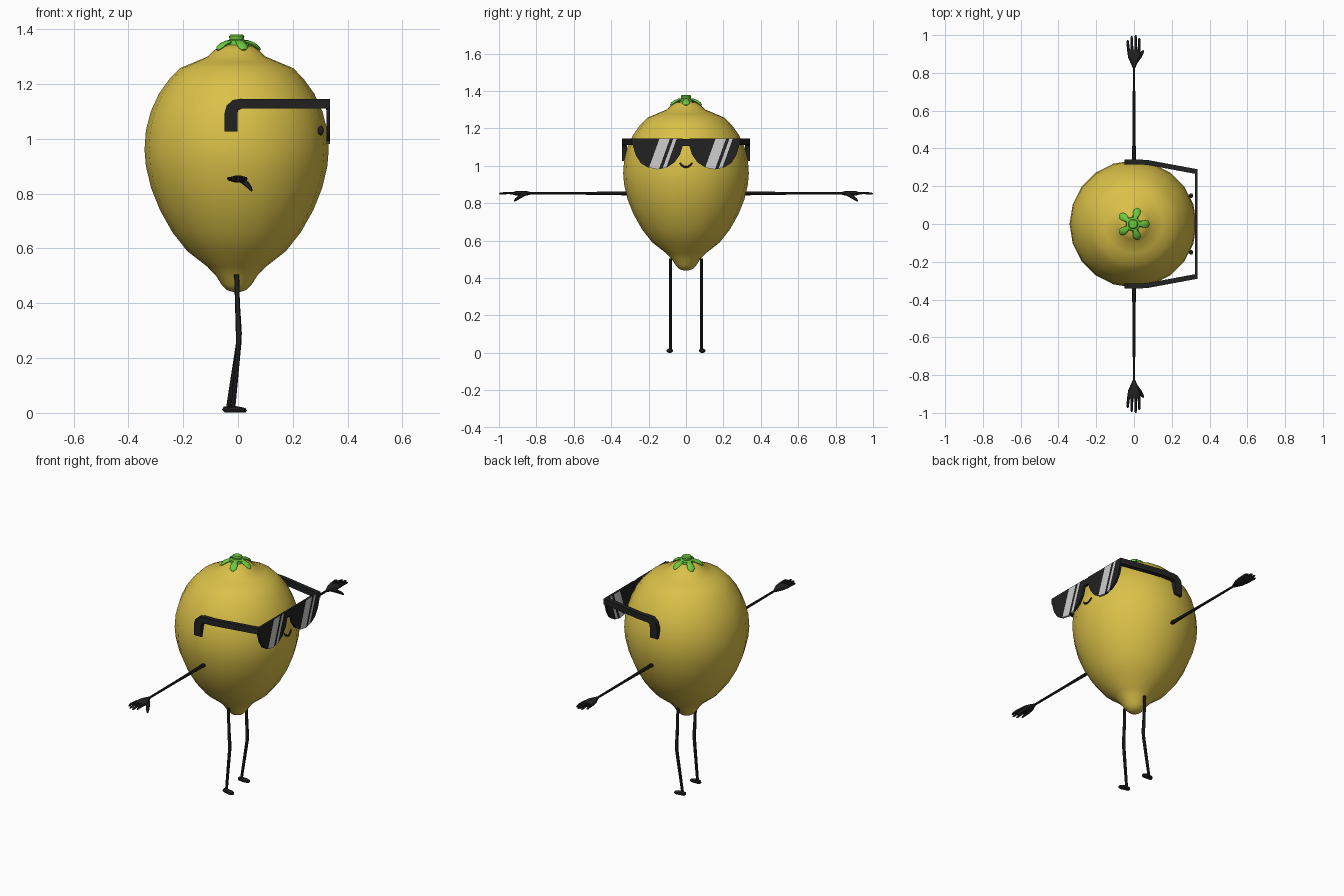
import bpy, bmesh, math
from mathutils import Vector


def material(name, rgb):
    m = bpy.data.materials.new(name)
    m.diffuse_color = (*rgb, 1)
    return m


YELLOW = material("lemon yellow", (0.70, 0.53, 0.065))
BLACK = material("soft black", (0.016, 0.016, 0.017))
GREY = material("glint grey", (0.62, 0.62, 0.62))
GREEN = material("leaf green", (0.15, 0.60, 0.05))


def add_tube(bm, path, ref, sides=8, start=0.0):
    """Sweep an ellipse along path; each entry is (x, y, z, half_width, half_depth)."""
    pts = [Vector(p[:3]) for p in path]
    ref = Vector(ref)
    rings = []
    for i, p in enumerate(pts):
        t = Vector()
        if i > 0:
            t += (p - pts[i - 1]).normalized()
        if i < len(pts) - 1:
            t += (pts[i + 1] - p).normalized()
        t.normalize()
        u = t.cross(ref).normalized()
        v = u.cross(t)
        a, b = path[i][3], path[i][-1]
        rings.append([bm.verts.new(p + u * a * math.cos(start + k * math.tau / sides)
                                   + v * b * math.sin(start + k * math.tau / sides))
                      for k in range(sides)])
    for r0, r1 in zip(rings, rings[1:]):
        for k in range(sides):
            j = (k + 1) % sides
            bm.faces.new((r0[k], r0[j], r1[j], r1[k]))
    bm.faces.new(rings[0])
    bm.faces.new(rings[-1])


def finish(name, bm, *mats, angle=35):
    bmesh.ops.recalc_face_normals(bm, faces=bm.faces[:])
    me = bpy.data.meshes.new(name)
    bm.to_mesh(me)
    bm.free()
    for m in mats:
        me.materials.append(m)
    me.polygons.foreach_set("use_smooth", [True] * len(me.polygons))
    me.set_sharp_from_angle(angle=math.radians(angle))
    ob = bpy.data.objects.new(name, me)
    bpy.context.collection.objects.link(ob)
    return ob


X, Y, Z = (1, 0, 0), (0, 1, 0), (0, 0, 1)
CX = -0.005  # fruit axis

# Fruit body: lathe profile (radius, height)
profile = [(0.01, 0.44), (0.035, 0.448), (0.055, 0.468), (0.075, 0.50), (0.108, 0.534),
           (0.18, 0.59), (0.235, 0.66), (0.28, 0.74), (0.312, 0.82), (0.331, 0.90),
           (0.336, 0.96), (0.331, 1.03), (0.313, 1.10), (0.283, 1.165), (0.245, 1.218),
           (0.207, 1.257), (0.155, 1.279), (0.105, 1.30), (0.083, 1.322), (0.06, 1.338), (0.015, 1.347)]
bm = bmesh.new()
add_tube(bm, [(CX, 0, z, r) for r, z in profile], X, sides=20)
finish("fruit_body", bm, YELLOW)

# Five-armed leaf crown and stem
bm = bmesh.new()
for k in range(5):
    c, s = math.cos(k * math.tau / 5), math.sin(k * math.tau / 5)
    add_tube(bm, [(CX + r * c, r * s, z, w, d) for r, z, w, d in
                  [(0.0, 1.353, 0.018, 0.008), (0.04, 1.352, 0.015, 0.008),
                   (0.063, 1.343, 0.020, 0.008), (0.077, 1.333, 0.019, 0.007),
                   (0.086, 1.324, 0.008, 0.004)]], Z, sides=8)
add_tube(bm, [(CX, 0, 1.340, 0.038), (CX, 0, 1.358, 0.036), (CX, 0, 1.362, 0.026),
              (CX, 0, 1.374, 0.028), (CX, 0, 1.380, 0.022)], X, sides=12)
finish("leaf_crown", bm, GREEN)

# Mouth
bm = bmesh.new()
add_tube(bm, [(0.326 + 0.004 * (1 - abs(y) / 0.03), y, z, r) for y, z, r in
              [(-0.033, 1.016, 0.003), (-0.024, 1.004, 0.005), (-0.010, 0.995, 0.005),
               (0, 0.993, 0.005), (0.010, 0.995, 0.005), (0.024, 1.004, 0.005),
               (0.033, 1.016, 0.003)]], X, sides=6)
finish("mouth", bm, BLACK)

# Glasses bridge
bm = bmesh.new()
add_tube(bm, [(0.328, -0.03, 1.124, 0.010, 0.027), (0.328, 0.03, 1.124, 0.010, 0.027)],
         Z, sides=4, start=math.pi / 4)
finish("glasses_bridge", bm, BLACK)

LENS = [(0.018, 1.145), (0.283, 1.145), (0.282, 1.10), (0.268, 1.055), (0.242, 1.015),
        (0.205, 0.992), (0.155, 0.981), (0.105, 0.990), (0.062, 1.018), (0.032, 1.06), (0.018, 1.105)]
GLINTS = [(0.008, 0.064), (0.082, 0.100)]
SLANT = 0.36

for s, side in ((-1, "right"), (1, "left")):
    # Eye
    bm = bmesh.new()
    bmesh.ops.create_uvsphere(bm, u_segments=12, v_segments=8, radius=1)
    for v in bm.verts:
        v.co = Vector((0.302 + 0.011 * v.co.x, s * 0.15 + 0.013 * v.co.y, 1.03 + 0.018 * v.co.z))
    finish(f"{side}_eye", bm, BLACK)

    # Lens plate, cut along slanted lines to make the light glints
    bm = bmesh.new()
    face = bm.faces.new([bm.verts.new((0.323, s * y, z)) for y, z in LENS])
    ext = bmesh.ops.extrude_face_region(bm, geom=[face])["geom"]
    for v in ext:
        if isinstance(v, bmesh.types.BMVert):
            v.co.x += 0.013
    for q in (e for g in GLINTS for e in g):
        bmesh.ops.bisect_plane(bm, geom=bm.verts[:] + bm.edges[:] + bm.faces[:],
                               plane_co=(0, s * 0.15 + q, 1.145), plane_no=(0, 1, -SLANT))
    for f in bm.faces:
        c = f.calc_center_median()
        q = c.y - s * 0.15 - SLANT * (c.z - 1.145)
        if any(a < q < b for a, b in GLINTS) and c.z < 1.144:
            f.material_index = 1
    finish(f"{side}_lens", bm, BLACK, GREY)

    # Temple bar with hooked end
    bm = bmesh.new()
    add_tube(bm, [(x, s * y, z, w * 1.414, 0.013 * 1.414) for x, y, z, w in
                  [(0.334, 0.277, 1.128, 0.017), (0.07, 0.326, 1.128, 0.017),
                   (0.012, 0.329, 1.128, 0.018), (-0.008, 0.329, 1.123, 0.021),
                   (-0.021, 0.329, 1.110, 0.023), (-0.026, 0.329, 1.088, 0.024),
                   (-0.026, 0.329, 1.026, 0.024)]], Y, sides=4, start=math.pi / 4)
    finish(f"{side}_temple", bm, BLACK)

    # Arm
    bm = bmesh.new()
    add_tube(bm, [(0, s * y, 0.853, r) for y, r in
                  [(0.31, 0.011), (0.36, 0.010), (0.58, 0.007), (0.62, 0.007), (0.84, 0.006)]], Z)
    finish(f"{side}_arm", bm, BLACK)

    # Hand: flat palm, four fingers and a drooping thumb
    bm = bmesh.new()
    add_tube(bm, [(0, s * y, 0.853, w, d) for y, w, d in
                  [(0.825, 0.006, 0.006), (0.85, 0.017, 0.012), (0.88, 0.031, 0.014),
                   (0.91, 0.035, 0.012), (0.925, 0.030, 0.007)]], Z, sides=10)
    for x0, x1, tip in ((-0.027, -0.033, 0.975), (-0.009, -0.012, 0.995),
                        (0.009, 0.009, 1.0), (0.026, 0.028, 0.985)):
        add_tube(bm, [(x0, s * 0.905, 0.853, 0.008), (x1, s * 0.955, 0.855, 0.007),
                      (x1, s * (tip - 0.008), 0.852, 0.006), (x1, s * tip, 0.851, 0.003)], Z, sides=6)
    add_tube(bm, [(0.012, s * 0.86, 0.850, 0.010), (0.032, s * 0.888, 0.835, 0.010),
                  (0.044, s * 0.908, 0.821, 0.008), (0.050, s * 0.918, 0.811, 0.004)], Z, sides=6)
    finish(f"{side}_hand", bm, BLACK)

    # Leg with a slight knee bend; the two ankles differ a little
    ankle = -0.036 if s > 0 else -0.018
    bm = bmesh.new()
    add_tube(bm, [(-0.005, s * 0.083, 0.505, 0.007, 0.009), (-0.002, s * 0.083, 0.40, 0.007, 0.009),
                  (0.003, s * 0.082, 0.29, 0.008, 0.011), (0.002, s * 0.082, 0.25, 0.008, 0.010),
                  (ankle, s * 0.083, 0.015, 0.007, 0.008)], X)
    finish(f"{side}_leg", bm, BLACK)

    # Foot
    bm = bmesh.new()
    add_tube(bm, [(ankle + dx, s * (0.084 + 0.1 * max(dx, 0)), h, w, h) for dx, w, h in
                  [(-0.018, 0.006, 0.007), (-0.012, 0.012, 0.012), (0.005, 0.014, 0.013),
                   (0.028, 0.018, 0.011), (0.042, 0.014, 0.009), (0.048, 0.006, 0.005)]], Z, sides=10)
    finish(f"{side}_foot", bm, BLACK)
